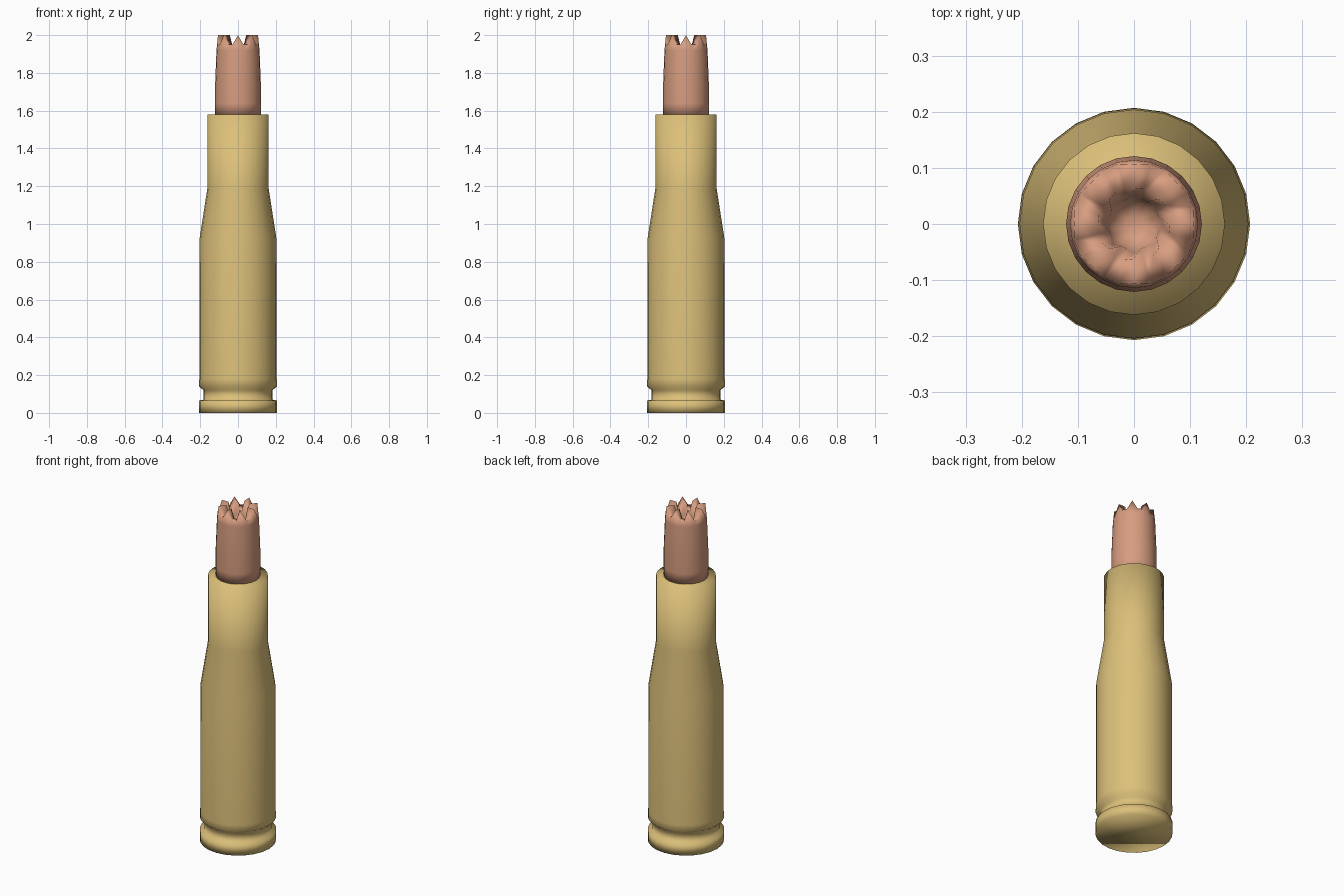
import bpy, bmesh
from math import cos, sin, tau

SIDES = 24
if "Cube" in bpy.data.objects:
    bpy.data.objects.remove(bpy.data.objects["Cube"], do_unlink=True)


def material(name, rgb):
    mat = bpy.data.materials.new(name)
    mat.use_nodes = True
    colour = (*rgb, 1.0)
    mat.diffuse_color = colour
    mat.node_tree.nodes["Principled BSDF"].inputs["Base Color"].default_value = colour
    return mat


def lathe(name, profile, mat):
    """Closed turned body; each profile row is the (radius, height) of
    the ridge corners, optionally followed by that of the valley corners."""
    bm = bmesh.new()
    rings = []
    for row in profile:
        ring = []
        for i in range(SIDES):
            r, z = row[:2] if i % 3 == 0 else row[-2:]
            a = tau * i / SIDES
            ring.append(bm.verts.new((r * cos(a), r * sin(a), z)))
        rings.append(ring)
    for low, high in zip(rings, rings[1:]):
        for i in range(SIDES):
            j = (i + 1) % SIDES
            bm.faces.new((low[i], low[j], high[j], high[i]))
    bm.faces.new(rings[0][::-1])
    bm.faces.new(rings[-1])
    for face in bm.faces:
        face.smooth = True
    mesh = bpy.data.meshes.new(name)
    bm.to_mesh(mesh)
    bm.free()
    mesh.materials.append(mat)
    obj = bpy.data.objects.new(name, mesh)
    bpy.context.collection.objects.link(obj)
    return obj


brass = material("brass", (0.72, 0.53, 0.195))
copper = material("copper", (0.68, 0.335, 0.215))

# Case: base rim, extractor groove, body, shoulder and neck
lathe("case", [
    (0.207, 0.0), (0.207, 0.065), (0.183, 0.07), (0.183, 0.12),
    (0.207, 0.14), (0.205, 0.18), (0.204, 0.92),
    (0.162, 1.19), (0.162, 1.58),
], brass)

# Bullet: tapered jacket, eight radial teeth and a hollow centre
lathe("bullet", [
    (0.121, 1.575), (0.121, 1.64), (0.121, 1.74), (0.114, 1.92),
    (0.106, 2.0, 0.111, 1.95),
    (0.062, 2.0, 0.066, 1.945),
    (0.052, 1.92, 0.046, 1.92),
    (0.038, 1.87), (0.015, 1.86),
], copper)
